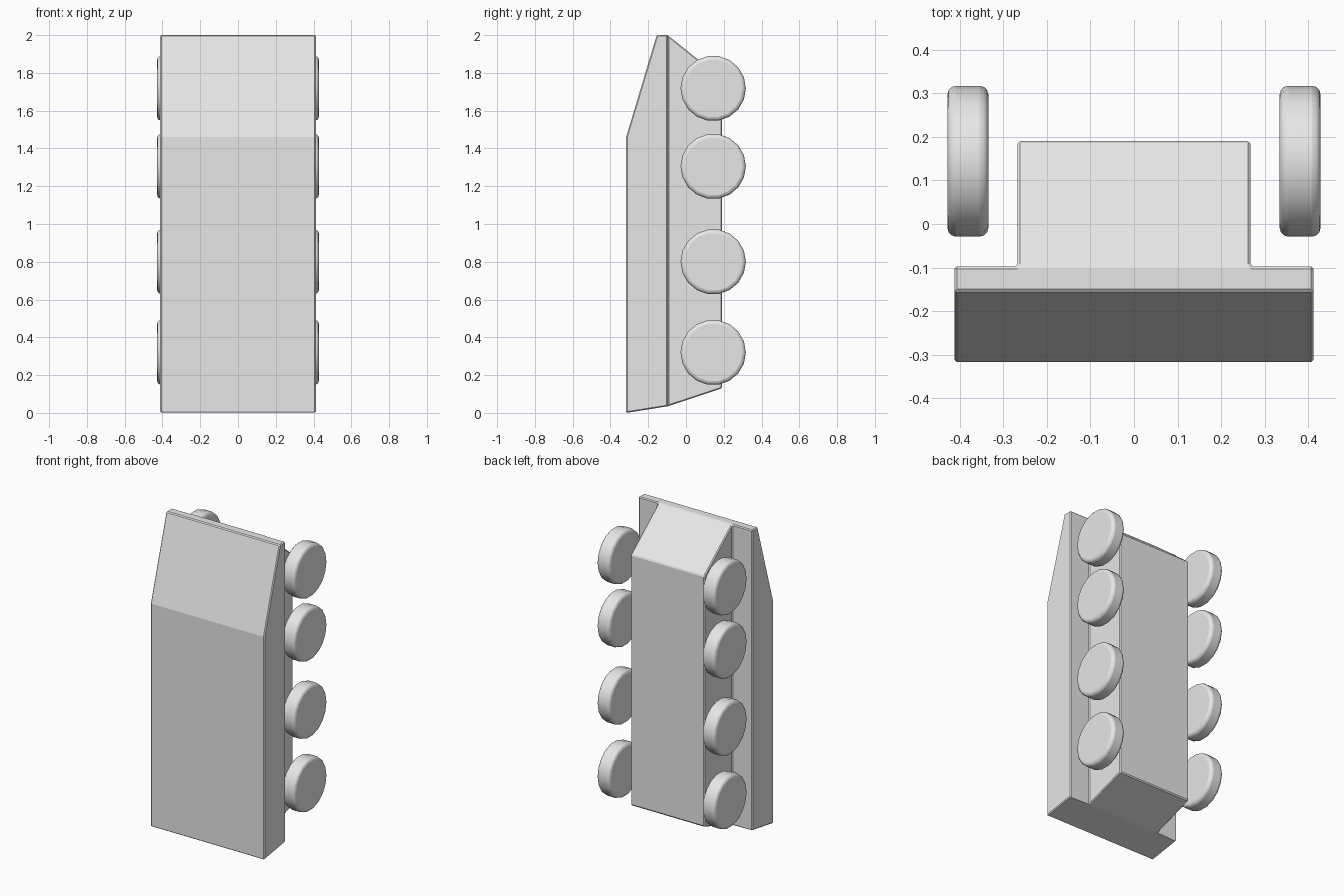
import bpy, bmesh
from math import pi, radians
from mathutils import Matrix

cube = bpy.data.objects.get("Cube")
if cube:
    bpy.data.objects.remove(cube)

# One plain grey for everything
grey = bpy.data.materials.new("plain grey")
grey.use_nodes = True
colour = (0.8, 0.8, 0.8, 1)
grey.diffuse_color = colour
grey.node_tree.nodes["Principled BSDF"].inputs["Base Color"].default_value = colour


def finish(bm, name, bevel, segments, smooth):
    bmesh.ops.recalc_face_normals(bm, faces=bm.faces)
    mesh = bpy.data.meshes.new(name)
    bm.to_mesh(mesh)
    bm.free()
    mesh.materials.append(grey)
    obj = bpy.data.objects.new(name, mesh)
    bpy.context.collection.objects.link(obj)
    mod = obj.modifiers.new("edge rounding", 'BEVEL')
    mod.width, mod.segments = bevel, segments
    mod.limit_method, mod.angle_limit = 'ANGLE', radians(30)
    if smooth:
        bpy.ops.object.select_all(action='DESELECT')
        obj.select_set(True)
        bpy.context.view_layer.objects.active = obj
        bpy.ops.object.shade_smooth_by_angle(angle=radians(35))
    return obj


# Hull: a wide front slab joined to a narrow rear block, side profiles as (y, z)
slab = [(-0.317, 0), (-0.317, 1.46), (-0.155, 2), (-0.097, 2), (-0.097, 0.035)]
block = [(-0.097, 2), (0.19, 1.77), (0.19, 0.13), (-0.097, 0.035)]
bm = bmesh.new()


def side(profile, x):
    return [bm.verts.new((x, y, z)) for y, z in profile]


SR, SL = side(slab, -0.412), side(slab, 0.412)
BR, BL = side(block, -0.267), side(block, 0.267)
for cap in (SR, SL, BR, BL):
    bm.faces.new(cap)
for i in range(2):                                   # slab front and upper slope
    bm.faces.new((SR[i], SR[i + 1], SL[i + 1], SL[i]))
for i in range(3):                                   # block top, back and bottom
    bm.faces.new((BR[i], BR[i + 1], BL[i + 1], BL[i]))
for s, b in ((SR, BR), (SL, BL)):                    # ledges beside the block
    bm.faces.new((s[3], s[4], b[3], b[0]))
bm.faces.new((SR[2], SL[2], SL[3], BL[0], BR[0], SR[3]))
bm.faces.new((SR[0], SL[0], SL[4], BL[3], BR[3], SR[4]))
finish(bm, "hull", 0.006, 1, False)

# Four wheels on each side
for label, sign in (("left", 1), ("right", -1)):
    for number, z in enumerate((0.32, 0.80, 1.305, 1.718), 1):
        bm = bmesh.new()
        bmesh.ops.create_cone(bm, cap_ends=True, segments=18, radius1=0.173,
                              radius2=0.173, depth=0.094,
                              matrix=Matrix.Rotation(pi / 2, 4, 'Y'))
        wheel = finish(bm, f"{label}_wheel_{number}", 0.02, 3, True)
        wheel.location = (sign * 0.381, 0.144, z)
